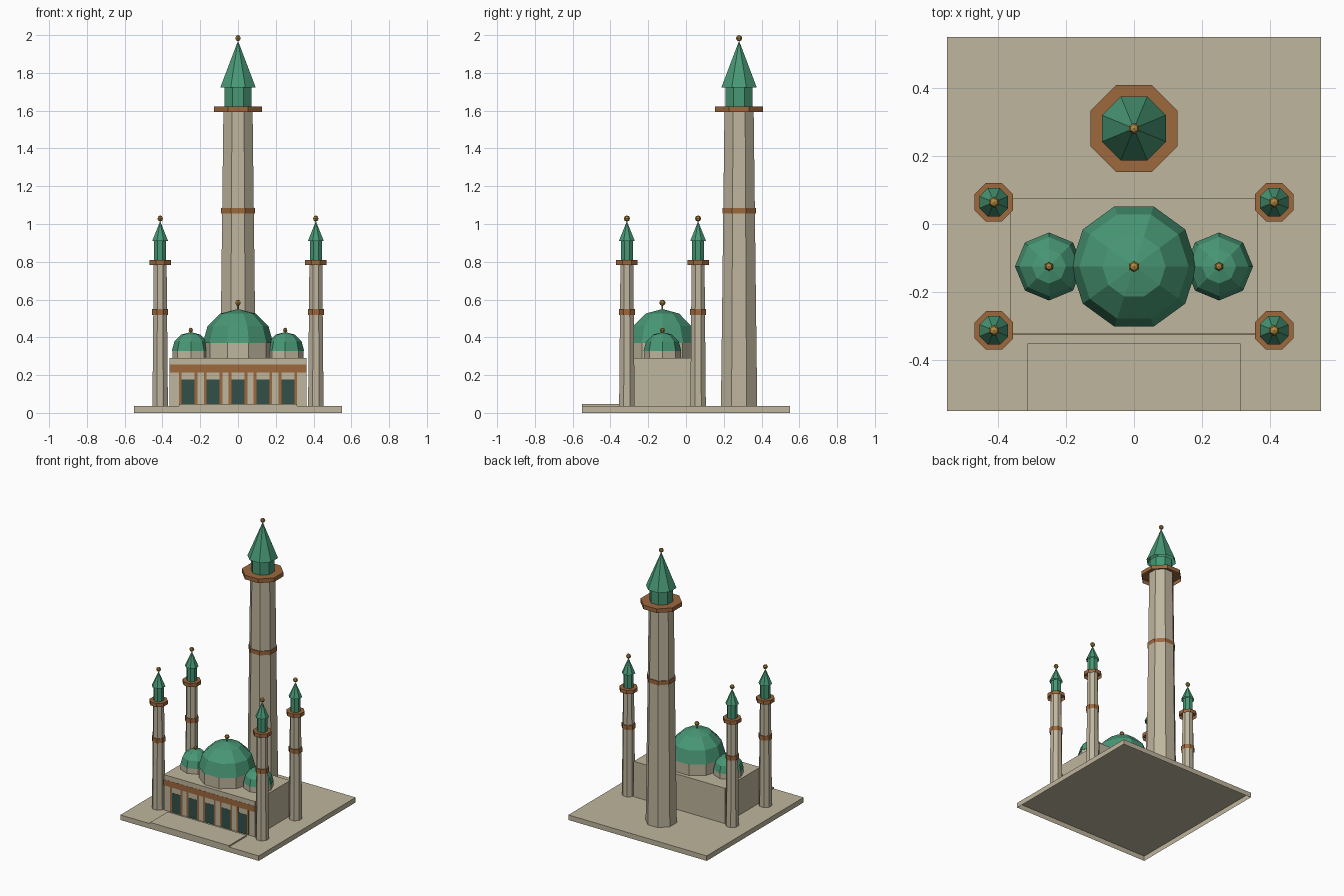
import bpy
import bmesh
from math import pi, sin, cos

cube = bpy.data.objects.get("Cube")
if cube:
    bpy.data.objects.remove(cube, do_unlink=True)


def material(name, rgb):
    m = bpy.data.materials.new(name)
    m.use_nodes = True
    m.diffuse_color = (*rgb, 1)
    m.node_tree.nodes["Principled BSDF"].inputs["Base Color"].default_value = (*rgb, 1)
    return m


STONE = material("pale_stone", (0.52, 0.465, 0.34))
GREEN = material("green_roof", (0.065, 0.31, 0.178))
COPPER = material("copper_trim", (0.335, 0.138, 0.047))
GOLD = material("gold", (0.42, 0.245, 0.05))
GLASS = material("dark_glass", (0.033, 0.08, 0.066))


def finish(name, bm, mat):
    mesh = bpy.data.meshes.new(name)
    bm.to_mesh(mesh)
    bm.free()
    mesh.materials.append(mat)
    obj = bpy.data.objects.new(name, mesh)
    bpy.context.collection.objects.link(obj)
    return obj


def box(name, x, y, z, mat):
    """Box from (low, high) pairs, left open underneath."""
    bm = bmesh.new()
    bmesh.ops.create_cube(bm, size=1)
    bm.normal_update()
    bmesh.ops.delete(bm, geom=[f for f in bm.faces if f.normal.z < -0.5], context="FACES")
    for v in bm.verts:
        for i, (low, high) in enumerate((x, y, z)):
            v.co[i] = high if v.co[i] > 0 else low
    return finish(name, bm, mat)


def lathe(name, at, profile, sides, turn, mat):
    """Faceted solid from rising (radius, height) rings, open underneath; zero radius is a tip."""
    bm = bmesh.new()
    rings = []
    for r, z in profile:
        count = sides if r > 0 else 1
        rings.append([bm.verts.new((at[0] + r * cos(turn + 2 * pi * k / sides),
                                    at[1] + r * sin(turn + 2 * pi * k / sides), z))
                      for k in range(count)])
    for a, b in zip(rings, rings[1:]):
        for k in range(sides):
            n = (k + 1) % sides
            if len(b) == 1:
                bm.faces.new((a[k], a[n], b[0]))
            else:
                bm.faces.new((a[k], a[n], b[n], b[k]))
    if len(rings[-1]) > 1:
        bm.faces.new(rings[-1])
    return finish(name, bm, mat)


def octagon(name, at, profile, mat):
    """Octagonal part whose flats face the axes; sizes are flat half-widths."""
    return lathe(name, at, [(r / cos(pi / 8), z) for r, z in profile], 8, pi / 8, mat)


def ball(name, at, z, radius):
    bm = bmesh.new()
    bmesh.ops.create_uvsphere(bm, u_segments=6, v_segments=4, radius=radius)
    bmesh.ops.translate(bm, verts=bm.verts, vec=(*at, z))
    return finish(name, bm, GOLD)


GROUND = 0.036


def minaret(name, at, shaft, band, gallery, lantern, cone, tip, ball_z):
    """Shaft is (foot, neck); band and gallery are (size, low, high); cone is (size, low)."""
    octagon(name + "_shaft", at, [(shaft[0], GROUND), (shaft[1], gallery[2] - 0.004)], STONE)
    octagon(name + "_band", at, [(band[0], band[1]), (band[0], band[2])], COPPER)
    octagon(name + "_gallery", at, [(gallery[0], gallery[1]), (gallery[0], gallery[2])], COPPER)
    octagon(name + "_lantern", at, [(lantern, gallery[2]), (lantern, cone[1])], GREEN)
    octagon(name + "_spire", at, [cone, (0, tip)], GREEN)
    ball(name + "_finial", at, ball_z, 0.0165)


def dome(name, at, radius, height, spring, sides, ball_z, ball_r):
    lathe(name + "_drum", at, [(radius * 0.98, 0.29), (radius * 0.98, spring)], sides, 0, STONE)
    arc = [(radius * cos(k * pi / 6), spring + height * sin(k * pi / 6)) for k in range(3)]
    lathe(name, at, arc + [(0, spring + height)], sides, 0, GREEN)
    lathe(name + "_finial_stem", at,
          [(0.004, spring + height - 0.01), (0.004, ball_z)], 6, 0, GOLD)
    ball(name + "_finial", at, ball_z, ball_r)


# Ground slab, hollow underneath, and raised front terrace
box("base_slab", (-0.55, 0.55), (-0.55, 0.55), (0, GROUND), STONE)
box("front_terrace", (-0.313, 0.313), (-0.55, -0.351), (GROUND, 0.046), STONE)

# Prayer hall with front cornice band
FRONT, MIDDLE = -0.324, -0.125
box("hall", (-0.363, 0.363), (FRONT, 0.075), (GROUND, 0.29), STONE)
box("cornice_band", (-0.363, 0.363), (FRONT - 0.001, FRONT + 0.002), (0.214, 0.256), COPPER)

# Five tall windows, each between two copper strips
for i in range(5):
    x = (i - 2) * 0.132
    box(f"window_{i + 1}", (x - 0.035, x + 0.035), (FRONT - 0.0007, FRONT + 0.002),
        (GROUND, 0.177), GLASS)
    for side, label in ((-1, "right"), (1, "left")):
        c = x + side * 0.042
        box(f"window_{i + 1}_{label}_strip", (c - 0.007, c + 0.007),
            (FRONT - 0.001, FRONT + 0.002), (GROUND, 0.214), COPPER)

# Domes
dome("main_dome", (0, MIDDLE), 0.186, 0.18, 0.37, 10, 0.583, 0.0165)
for side, label in ((-1, "right"), (1, "left")):
    dome(label + "_dome", (side * 0.25, MIDDLE), 0.1, 0.1, 0.328, 8, 0.438, 0.013)

# Four corner minarets
for side, label in ((-1, "right"), (1, "left")):
    for y, place in ((-0.313, "front"), (0.064, "back")):
        minaret(f"{place}_{label}_minaret", (side * 0.412, y), (0.041, 0.034),
                (0.042, 0.517, 0.549), (0.0565, 0.784, 0.81), 0.032,
                (0.042, 0.91), 1.015, 1.029)

# Tall rear minaret
minaret("tall_minaret", (0, 0.281), (0.096, 0.077), (0.089, 1.055, 1.084),
        (0.1275, 1.594, 1.623), 0.072, (0.094, 1.722), 1.97, 1.9835)
